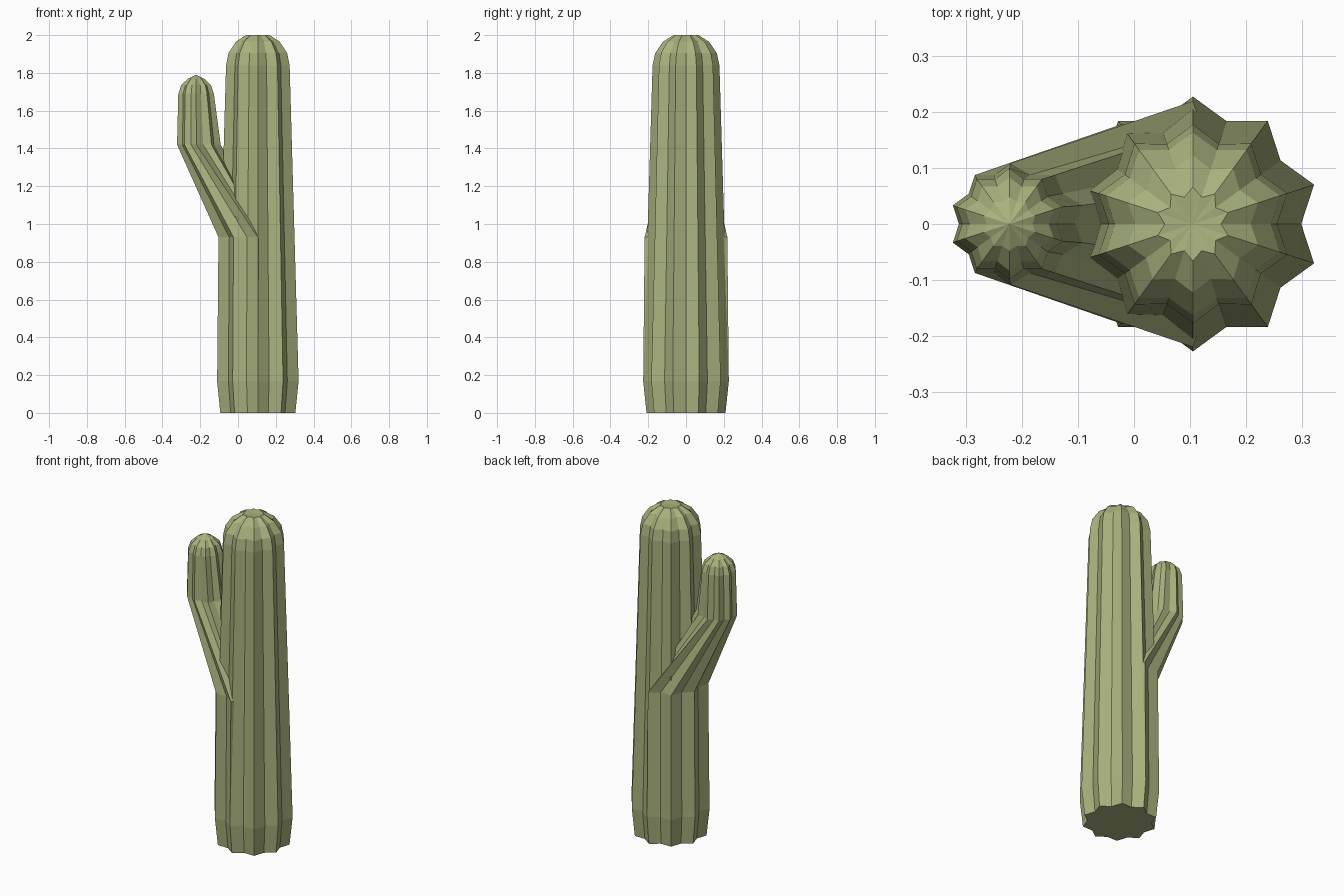
import bpy, bmesh
from math import sin, cos, pi

if "Cube" in bpy.data.objects:
    bpy.data.objects.remove(bpy.data.objects["Cube"])

RIBS = 10
mat = bpy.data.materials.new("cactus_green")
mat.diffuse_color = (0.40, 0.45, 0.21, 1)
mat.use_nodes = True
mat.node_tree.nodes["Principled BSDF"].inputs["Base Color"].default_value = mat.diffuse_color


def ribbed_column(name, rings, apex):
    """Loft star rings (centre x, z, tip radius, valley radius, right-half x scale), ending in an apex."""
    bm = bmesh.new()
    n = RIBS * 2
    loops = []
    for cx, z, tip, valley, squash in rings:
        loop = []
        for i in range(n):
            a = pi / 2 + i * pi / RIBS
            r = tip if i % 2 == 0 else valley
            x = r * cos(a)
            if x > 0:
                x *= squash
            loop.append(bm.verts.new((cx + x, r * sin(a), z)))
        loops.append(loop)
    for lo, hi in zip(loops, loops[1:]):
        for i in range(n):
            j = (i + 1) % n
            bm.faces.new((lo[i], lo[j], hi[j], hi[i]))
    top = bm.verts.new(apex)
    for i in range(n):
        bm.faces.new((loops[-1][i], loops[-1][(i + 1) % n], top))
    bm.faces.new(loops[0][::-1])
    bmesh.ops.recalc_face_normals(bm, faces=bm.faces)
    me = bpy.data.meshes.new(name)
    bm.to_mesh(me)
    bm.free()
    me.materials.append(mat)
    ob = bpy.data.objects.new(name, me)
    bpy.context.collection.objects.link(ob)
    return ob


# Main tapering trunk with a rounded, slightly dimpled crown
CX = 0.105
ribbed_column("trunk", [
    (CX, 0.00, 0.209, 0.178, 1),
    (CX, 0.17, 0.227, 0.193, 1),
    (CX, 1.84, 0.177, 0.150, 1),
    (CX, 1.905, 0.163, 0.139, 1),
    (CX, 1.965, 0.122, 0.103, 1),
    (CX, 2.00, 0.066, 0.050, 1),
], (CX, 0, 1.995))

# Side arm: leaves the left half of the trunk, bends up and ends in a dome
ribbed_column("side_arm", [
    (CX, 0.17, 0.2265, 0.1925, 0.25),
    (CX, 0.93, 0.219, 0.187, 0.25),
    (-0.22, 1.42, 0.108, 0.092, 1.25),
    (-0.222, 1.69, 0.099, 0.084, 1),
    (-0.222, 1.735, 0.083, 0.070, 1),
    (-0.222, 1.767, 0.048, 0.041, 1),
], (-0.222, 0, 1.79))
